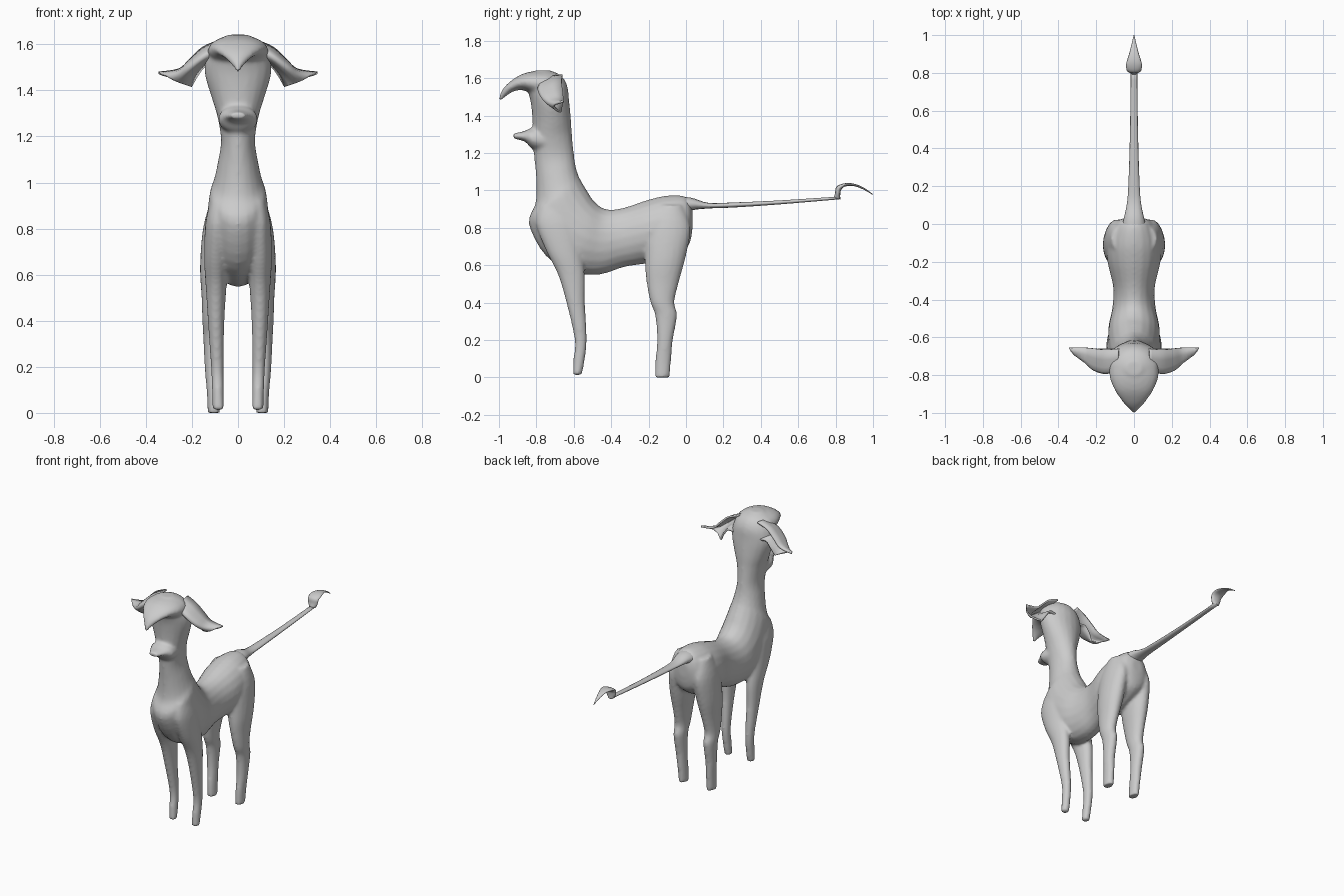
import bpy, bmesh, math
from mathutils import Vector

def smooth_rows(rows, steps=4):
    """Catmull-Rom interpolation between rows of numbers."""
    out = []
    for i in range(len(rows) - 1):
        p0, p1 = rows[max(i - 1, 0)], rows[i]
        p2, p3 = rows[i + 1], rows[min(i + 2, len(rows) - 1)]
        for k in range(steps):
            t = k / steps
            out.append([0.5 * (2*b + (c - a)*t + (2*a - 5*b + 4*c - d)*t*t
                               + (3*b - a - 3*c + d)*t**3)
                        for a, b, c, d in zip(p0, p1, p2, p3)])
    out.append(rows[-1])
    return out

def loft(bm, rows, side=1, n=20):
    """Each row: y1, z1, y2, z2 (outline points), half width, x centre."""
    rings = []
    for y1, z1, y2, z2, w, x in smooth_rows(rows):
        ring = []
        for k in range(n):
            a = 2 * math.pi * k / n
            c, s = math.cos(a), math.sin(a)
            ring.append(bm.verts.new((side * x + w * s,
                                      (y1 + y2)/2 + (y1 - y2)/2 * c,
                                      (z1 + z2)/2 + (z1 - z2)/2 * c)))
        rings.append(ring)
    faces = []
    for a, b in zip(rings, rings[1:]):
        for k in range(n):
            faces.append(bm.faces.new((a[k], a[(k+1) % n], b[(k+1) % n], b[k])))
    faces += [bm.faces.new(rings[0]), bm.faces.new(rings[-1])]
    bmesh.ops.recalc_face_normals(bm, faces=faces)

def make_object(name, bm):
    for f in bm.faces:
        f.smooth = True
    me = bpy.data.meshes.new(name)
    bm.to_mesh(me)
    bm.free()
    ob = bpy.data.objects.new(name, me)
    bpy.context.collection.objects.link(ob)
    return ob

# Torso, neck and skull outline, rump to crown
trunk = [(.035, .90, .035, .80, .04, 0), (0, .965, .01, .70, .10, 0),
         (-.1, .972, -.1, .63, .14, 0), (-.2, .95, -.2, .61, .14, 0),
         (-.34, .905, -.33, .59, .11, 0), (-.43, .90, -.46, .55, .115, 0),
         (-.49, .94, -.60, .56, .135, 0), (-.53, 1.0, -.75, .65, .135, 0),
         (-.56, 1.05, -.84, .82, .125, 0), (-.575, 1.08, -.805, .93, .105, 0),
         (-.59, 1.13, -.80, 1.04, .088, 0), (-.60, 1.2, -.81, 1.16, .074, 0),
         (-.61, 1.3, -.82, 1.26, .088, 0), (-.615, 1.38, -.82, 1.36, .115, 0),
         (-.625, 1.48, -.83, 1.47, .145, 0), (-.635, 1.56, -.85, 1.55, .135, 0),
         (-.67, 1.615, -.85, 1.61, .10, 0), (-.73, 1.642, -.80, 1.642, .04, 0)]
# Upper beak overhang and lower jaw lip
beak = [(-.74, 1.64, -.74, 1.50, .13, 0), (-.81, 1.638, -.81, 1.51, .13, 0),
        (-.88, 1.62, -.87, 1.535, .105, 0), (-.94, 1.582, -.92, 1.53, .07, 0),
        (-.98, 1.54, -.96, 1.505, .035, 0), (-1.003, 1.49, -.99, 1.48, .01, 0)]
jaw = [(-.74, 1.33, -.74, 1.20, .08, 0), (-.82, 1.335, -.82, 1.22, .085, 0),
       (-.87, 1.315, -.86, 1.26, .06, 0), (-.925, 1.305, -.92, 1.275, .03, 0)]
# Legs, top to foot
front_leg = [(-.64, .92, -.78, .92, .035, .085), (-.58, .82, -.80, .82, .052, .09),
             (-.555, .65, -.75, .68, .052, .095), (-.54, .54, -.685, .55, .045, .095),
             (-.54, .4, -.64, .4, .036, .095), (-.53, .21, -.595, .2, .028, .09),
             (-.54, .1, -.602, .1, .026, .087), (-.557, .012, -.606, .012, .025, .085)]
hind_leg = [(-.02, .92, -.14, .92, .04, .08), (.025, .80, -.21, .80, .062, .09),
            (0, .65, -.22, .62, .065, .1), (-.04, .5, -.21, .5, .05, .108),
            (-.062, .4, -.19, .4, .042, .113), (-.047, .33, -.165, .33, .038, .113),
            (-.07, .2, -.155, .2, .033, .112), (-.08, .08, -.165, .08, .028, .107),
            (-.087, 0, -.167, 0, .027, .105)]

bm = bmesh.new()
for part in (trunk, beak, jaw):
    loft(bm, part)
for side in (-1, 1):
    loft(bm, front_leg, side)
    loft(bm, hind_leg, side)
body = make_object("body", bm)
# Fuse the overlapping parts into one skin
rem = body.modifiers.new("fuse", 'REMESH')
rem.mode = 'VOXEL'
rem.voxel_size = 0.01
rem.use_smooth_shade = True
sm = body.modifiers.new("soften", 'SMOOTH')
sm.factor = 0.5
sm.iterations = 6

# Tail
bm = bmesh.new()
loft(bm, [(-.04, .965, -.04, .85, .07, 0), (.03, .96, .02, .89, .055, 0),
          (.12, .933, .12, .903, .036, 0), (.25, .935, .25, .908, .028, 0),
          (.5, .946, .5, .925, .021, 0), (.82, .967, .82, .952, .017, 0)], n=12)
make_object("tail", bm)

# Curled leaf at the end of the tail
bm = bmesh.new()
loft(bm, [(.79, .962, .825, .952, .022, 0), (.797, .985, .825, .98, .035, 0),
          (.805, 1.02, .83, 1.003, .04, 0), (.85, 1.038, .85, 1.02, .041, 0),
          (.90, 1.035, .895, 1.023, .027, 0), (.95, 1.015, .945, 1.006, .014, 0),
          (1.0, .98, .998, .976, .002, 0)], n=12)
make_object("tail_tip", bm)

# Cupped ears: rows of upper edge, front ridge and lower edge
ear_rows = [[(.08, -.66, 1.615), (.09, -.80, 1.58), (.10, -.66, 1.50)],
            [(.15, -.665, 1.585), (.15, -.82, 1.545), (.145, -.66, 1.505)],
            [(.205, -.66, 1.535), (.215, -.80, 1.50), (.175, -.66, 1.47)],
            [(.255, -.655, 1.49), (.255, -.76, 1.47), (.192, -.665, 1.44)],
            [(.345, -.655, 1.476), (.285, -.715, 1.45), (.204, -.67, 1.417)]]
flat = [[c for p in row for c in p] for row in ear_rows]
bm = bmesh.new()
grid = []
for r in smooth_rows(flat):
    a, b, c = Vector(r[0:3]), Vector(r[3:6]), Vector(r[6:9])
    ctrl = 1.6 * b - 0.3 * (a + c)
    grid.append([bm.verts.new(a*(1-t)**2 + ctrl*2*t*(1-t) + c*t*t)
                 for t in (k / 8 for k in range(9))])
for p, q in zip(grid, grid[1:]):
    for k in range(8):
        bm.faces.new((p[k], p[k+1], q[k+1], q[k]))
bmesh.ops.recalc_face_normals(bm, faces=bm.faces[:])
ears = make_object("ears", bm)
sol = ears.modifiers.new("thickness", 'SOLIDIFY')
sol.thickness = 0.012
sol.offset = 0
ears.modifiers.new("mirror", 'MIRROR')
